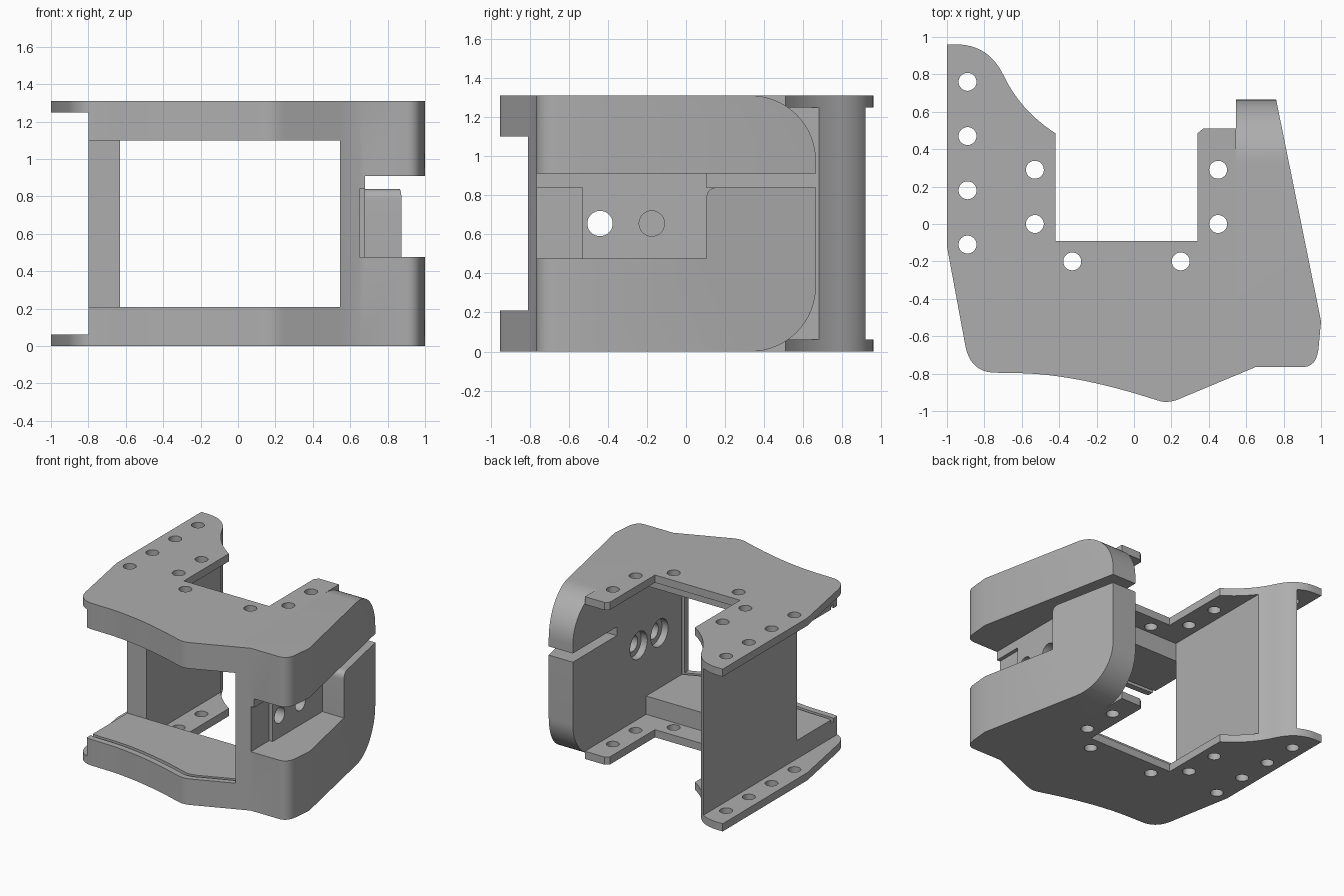
import bpy, bmesh
from math import sin, cos, pi, radians
from mathutils import Matrix, Vector

cube = bpy.data.objects.get("Cube")
if cube:
    bpy.data.objects.remove(cube, do_unlink=True)

H = 1.31          # overall height
PLATE = 0.062     # plate thickness
SHELF = 0.21      # front bar height
INNER = 0.545     # inner face of the thick side block
BACK = -0.27      # rear face of the front bars

grey = bpy.data.materials.new("plain grey")
grey.use_nodes = True
colour = (0.42, 0.42, 0.42, 1)
grey.diffuse_color = colour
grey.node_tree.nodes["Principled BSDF"].inputs["Base Color"].default_value = colour


def quad(a, b, c, n=10):
    """Curve from a to c, pulled towards b."""
    a, b, c = Vector(a), Vector(b), Vector(c)
    return [tuple(a * (1 - t) ** 2 + b * 2 * t * (1 - t) + c * t * t)
            for t in (i / n for i in range(n + 1))]


def finish(bm, name):
    bmesh.ops.recalc_face_normals(bm, faces=bm.faces)
    mesh = bpy.data.meshes.new(name)
    bm.to_mesh(mesh)
    bm.free()
    mesh.materials.append(grey)
    obj = bpy.data.objects.new(name, mesh)
    bpy.context.collection.objects.link(obj)
    return obj


def prism(name, profile, low, high, axis="z", clips=()):
    """Extrude a profile; clips are (axis index, limit, side to remove)."""
    bm = bmesh.new()
    bm.faces.new([bm.verts.new((p[0], p[1], 0)) for p in profile])
    for i, limit, side in clips:
        co, no = Vector(), Vector()
        co[i], no[i] = limit, side
        bmesh.ops.bisect_plane(bm, geom=bm.verts[:] + bm.edges[:] + bm.faces[:],
                               plane_co=co, plane_no=no, clear_outer=True)
    new = bmesh.ops.extrude_face_region(bm, geom=bm.faces[:])["geom"]
    moved = [v for v in new if isinstance(v, bmesh.types.BMVert)]
    bmesh.ops.translate(bm, verts=moved, vec=(0, 0, high - low))
    bmesh.ops.translate(bm, verts=bm.verts, vec=(0, 0, low))
    if axis == "x":
        for v in bm.verts:
            v.co = (v.co.z, v.co.x, v.co.y)
    return finish(bm, name)


def box(name, x, y, z):
    return prism(name, [(x[0], y[0]), (x[1], y[0]), (x[1], y[1]), (x[0], y[1])], *z)


def cylinders(name, centres, radius, length, turn=Matrix()):
    bm = bmesh.new()
    for c in centres:
        bmesh.ops.create_cone(bm, cap_ends=True, segments=32, radius1=radius, radius2=radius,
                              depth=length, matrix=Matrix.Translation(c) @ turn)
    return finish(bm, name)


def boolean(obj, cutter, operation="DIFFERENCE"):
    mod = obj.modifiers.new(cutter.name, "BOOLEAN")
    mod.operation, mod.object, mod.solver = operation, cutter, "EXACT"
    cutter.hide_render = True
    cutter.hide_set(True)
    cutter.display_type = "WIRE"


# Shared outline, seen from above
front = (quad((-0.9, -0.66), (-0.87, -0.795), (-0.74, -0.795))
         + quad((-0.645, -0.797), (-0.33, -0.797), (0.1, -0.935), 14)
         + quad((0.12, -0.941), (0.18, -0.965), (0.25, -0.932), 6)
         + [(0.65, -0.765)]
         + quad((0.9, -0.765), (0.975, -0.765), (0.986, -0.67))
         + [(1.0, -0.52)])
back_left = ([(-0.42, -0.09)]
             + quad((-0.42, 0.485), (-0.6, 0.6), (-0.69, 0.78), 12)
             + quad((-0.7, 0.8), (-0.78, 0.96), (-0.95, 0.96), 12)
             + [(-1, 0.96), (-1, -0.12)])
plate_outline = front + [(0.79, 0.51), (0.37, 0.51), (0.34, 0.485), (0.34, -0.09)] + back_left
block_outline = front + [(0.753, 0.7), (0.34, 0.7), (0.34, -0.09)] + back_left

# Cutters: screw holes and the panel groove behind the front lip
screws = [(-0.89, y) for y in (0.76, 0.47, 0.18, -0.11)]
screws += [(x, y) for x in (-0.53, 0.45) for y in (0.29, 0)] + [(-0.33, -0.2), (0.25, -0.2)]
screw_holes = cylinders("screw_hole_cutter", [(x, y, H / 2) for x, y in screws], 0.048, 2)

lip = [p for p in front if -0.88 < p[0] < 0.5] + [(INNER + 0.03, -0.797)]
groove = prism("panel_groove_cutter", [(x, y + 0.05) for x, y in lip]
               + [(x, y + 0.08) for x, y in reversed(lip)], SHELF - 0.03, H - SHELF + 0.03)

parts = []
# Plates and front bars, bottom and top
side_clip = (0, INNER, 1)
for label, plate_z, bar_z in (("bottom", (0, PLATE), (PLATE, SHELF)),
                              ("top", (H - PLATE, H), (H - SHELF, H - PLATE))):
    plate = prism(label + "_plate", plate_outline, *plate_z, clips=[side_clip])
    boolean(plate, screw_holes)
    bar = prism(label + "_front_bar", plate_outline, *bar_z,
                clips=[(1, BACK, 1), side_clip, (0, -0.8, -1)])
    boolean(bar, groove)
    parts += [plate, bar]

# Thin wall on the -x side
parts.append(prism("thin_side_wall", plate_outline, PLATE, H - PLATE,
                   clips=[(0, -0.63, 1), (0, -0.8, -1), (1, BACK, -1)]))

# Thick block on the +x side, rounded at the rear top and bottom
block = prism("thick_side_block", block_outline, -0.05, H + 0.05, clips=[(0, INNER, -1)])
R = 0.335
arc = [i * pi / 32 for i in range(17)]
rounded = ([(-1.2, 0)] + [(0.33 + R * sin(a), R - R * cos(a)) for a in arc]
           + [(0.33 + R * cos(a), H - R + R * sin(a)) for a in arc] + [(-1.2, H)])
boolean(block, prism("rounded_side_limit", rounded, 0.3, 1.2, "x"), "INTERSECT")

# Pocket, slit and side holes in the thick block
pocket = ([(-1.1, 0.475), (0.104, 0.475)] + quad((0.104, 0.78), (0.104, 0.84), (0.164, 0.84), 8)
          + [(0.8, 0.84), (0.8, 0.91), (-1.1, 0.91)])
boolean(block, prism("pocket_cutter", pocket, 0.68, 1.2, "x"))
boolean(block, box("notch_cutter", (0.65, 0.75), (-1.1, -0.53), (0.475, 0.84)))
boolean(block, box("slit_cutter", (0.4, 0.75), (0.104, 0.8), (0.84, 0.91)))
sideways = Matrix.Rotation(radians(90), 4, "Y")
for name, radius, x, length in (("side_hole_cutter", 0.065, 0.6, 0.4),
                                ("counterbore_cutter", 0.11, 0.5, 0.2)):
    boolean(block, cylinders(name, [(x, y, 0.655) for y in (-0.44, -0.175)],
                             radius, length, sideways))
boolean(block, groove)
parts.append(block)

# Smooth the curved faces, keep edges crisp
bpy.ops.object.select_all(action="DESELECT")
for obj in parts:
    obj.select_set(True)
bpy.context.view_layer.objects.active = block
bpy.ops.object.convert(target="MESH")
bpy.ops.object.shade_smooth_by_angle(angle=radians(30))
